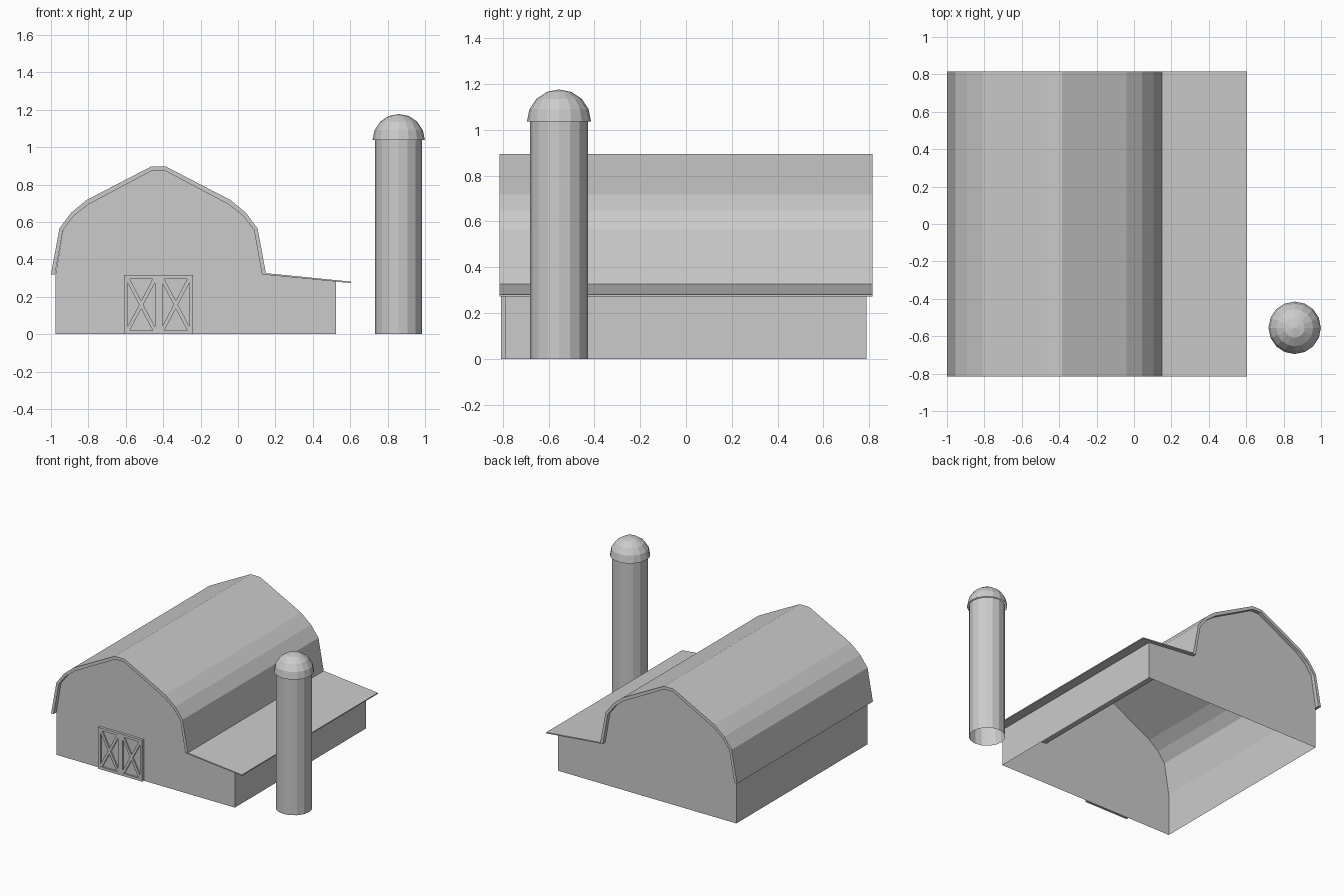
import bpy, bmesh, math
from mathutils import Matrix

if "Cube" in bpy.data.objects:
    bpy.data.objects.remove(bpy.data.objects["Cube"])

CX = -0.425          # barn centre line
ROOF_Y = 0.816       # half length of the roof
WALL_Y = 0.788       # half length of the walls


def finish(name, bm):
    bmesh.ops.recalc_face_normals(bm, faces=bm.faces)
    mesh = bpy.data.meshes.new(name)
    bm.to_mesh(mesh)
    bm.free()
    ob = bpy.data.objects.new(name, mesh)
    bpy.context.collection.objects.link(ob)
    return ob


def prism(bm, profile, y0, y1, skip=()):
    """Extrude a closed xz profile along y; skip leaves out side faces."""
    a = [bm.verts.new((x, y0, z)) for x, z in profile]
    b = [bm.verts.new((x, y1, z)) for x, z in profile]
    bm.faces.new(a)
    bm.faces.new(b[::-1])
    n = len(profile)
    for i in range(n):
        if i not in skip:
            j = (i + 1) % n
            bm.faces.new((a[i], b[i], b[j], a[j]))


def both_sides(half):
    """Mirror an eave-to-ridge half profile about the barn centre line."""
    return [(CX - x, z) for x, z in half] + [(CX + x, z) for x, z in reversed(half)]


outer = both_sides([(0.575, 0.32), (0.53, 0.565), (0.468, 0.648), (0.385, 0.717), (0.04, 0.896)])
inner = both_sides([(0.553, 0.32), (0.511, 0.556), (0.453, 0.632), (0.376, 0.693), (0.036, 0.873)])

# Gambrel roof shell
bm = bmesh.new()
prism(bm, outer + inner[::-1], -ROOF_Y, ROOF_Y)
finish("barn_roof", bm)

# Lean-to roof
bm = bmesh.new()
prism(bm, [(0.13, 0.319), (0.15, 0.326), (0.604, 0.281), (0.604, 0.273)], -ROOF_Y, ROOF_Y)
finish("lean_to_roof", bm)

# Walls: gable ends and side walls, open below and under the roof
profile = [(-0.975, 0), (-0.975, 0.32)] + inner[1:] + [(0.525, 0.281), (0.525, 0)]
n = len(profile)
bm = bmesh.new()
prism(bm, profile, -WALL_Y, WALL_Y, skip=set(range(1, n)) - {n - 2})
finish("barn_walls", bm)

# Double door: backing panel with framed cross braces
X0, X1, TOP, BAR = -0.61, -0.24, 0.315, 0.02
bm = bmesh.new()
prism(bm, [(X0, 0), (X1, 0), (X1, TOP), (X0, TOP)], -0.796, -WALL_Y)
finish("door_panel", bm)


def bar(bm, p, q, front):
    dx, dz = q[0] - p[0], q[1] - p[1]
    k = BAR / 2 / math.hypot(dx, dz)
    ox, oz = -dz * k, dx * k
    prism(bm, [(p[0] + ox, p[1] + oz), (q[0] + ox, q[1] + oz),
               (q[0] - ox, q[1] - oz), (p[0] - ox, p[1] - oz)], front, -0.796)


bm = bmesh.new()
mid, h = (X0 + X1) / 2, BAR / 2
for a, b in ((X0, mid), (mid, X1)):
    for x in (a + h, b - h):
        bar(bm, (x, 0), (x, TOP), -0.808)
    for z in (h, TOP - h):
        bar(bm, (a + BAR, z), (b - BAR, z), -0.808)
    bar(bm, (a + BAR, BAR), (b - BAR, TOP - BAR), -0.807)
    bar(bm, (a + BAR, TOP - BAR), (b - BAR, BAR), -0.8065)
finish("door_braces", bm)

# Silo tower, open tube
SX, SY = 0.859, -0.555
bm = bmesh.new()
bmesh.ops.create_cone(bm, cap_ends=False, segments=16, radius1=0.126, radius2=0.126,
                      depth=1.04, matrix=Matrix.Translation((SX, SY, 0.52)))
finish("silo_tower", bm)

# Silo dome, upper half of a low-poly sphere
bm = bmesh.new()
bmesh.ops.create_uvsphere(bm, u_segments=16, v_segments=8, radius=0.14)
bmesh.ops.delete(bm, geom=[v for v in bm.verts if v.co.z < -0.001], context='VERTS')
bmesh.ops.translate(bm, verts=bm.verts, vec=(SX, SY, 1.037))
finish("silo_dome", bm)
